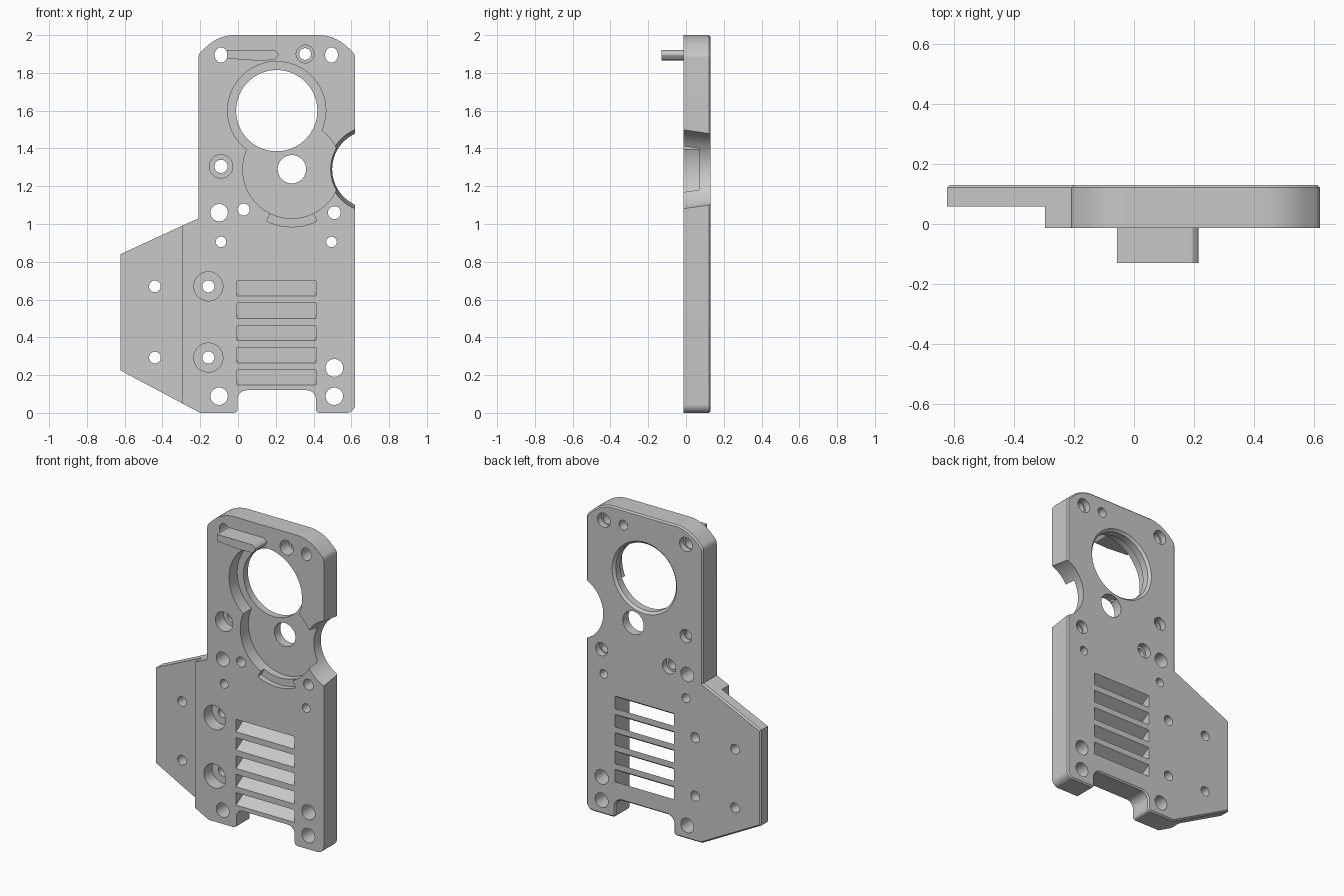
import bpy
import bmesh
import math
from mathutils import Vector

FRONT, BACK, FLOOR, FLANGE_FRONT = -0.013, 0.13, 0.07, 0.058
OUTSIDE_FRONT, OUTSIDE_BACK = -0.1, 0.2

default_cube = bpy.data.objects.get("Cube")
if default_cube:
    bpy.data.objects.remove(default_cube, do_unlink=True)

grey = bpy.data.materials.new("machined grey")
grey.use_nodes = True
grey.diffuse_color = (0.58, 0.58, 0.58, 1)
grey.node_tree.nodes["Principled BSDF"].inputs["Base Color"].default_value = grey.diffuse_color


def circle(x, z, radius, count=40, stretch=1.0):
    angles = [math.tau * i / count for i in range(count)]
    return [(x + radius * math.cos(a), z + stretch * radius * math.sin(a)) for a in angles]


def rectangle(left, right, bottom, top):
    return [(left, bottom), (right, bottom), (right, top), (left, top)]


def rounded(corners, steps=10):
    """Fillet each (x, z, radius) corner of a polygon."""
    result = []
    for i, (x, z, radius) in enumerate(corners):
        point = Vector((x, z))
        if radius == 0:
            result.append((x, z))
            continue
        to_prev = (Vector(corners[i - 1][:2]) - point).normalized()
        to_next = (Vector(corners[(i + 1) % len(corners)][:2]) - point).normalized()
        half = to_prev.angle(to_next) / 2
        centre = point + (to_prev + to_next).normalized() * radius / math.sin(half)
        reach = radius / math.tan(half)
        start = point + to_prev * reach - centre
        end = point + to_next * reach - centre
        first = math.atan2(start.y, start.x)
        turn = math.remainder(math.atan2(end.y, end.x) - first, math.tau)
        for s in range(steps + 1):
            angle = first + turn * s / steps
            result.append((centre.x + radius * math.cos(angle),
                           centre.y + radius * math.sin(angle)))
    return result


def loft(name, first, y_first, second, y_second, back_chamfer=0.0):
    """Solid between two matching outlines at two depths."""
    bm = bmesh.new()
    a = [bm.verts.new((x, y_first, z)) for x, z in first]
    b = [bm.verts.new((x, y_second, z)) for x, z in second]
    bm.faces.new(a)
    back = bm.faces.new(b)
    for i in range(len(a)):
        bm.faces.new((a[i - 1], a[i], b[i], b[i - 1]))
    bmesh.ops.recalc_face_normals(bm, faces=bm.faces)
    if back_chamfer:
        bmesh.ops.bevel(bm, geom=list(back.edges), offset=back_chamfer,
                        segments=1, affect='EDGES', profile=0.5)
    mesh = bpy.data.meshes.new(name)
    bm.to_mesh(mesh)
    bm.free()
    mesh.materials.append(grey)
    obj = bpy.data.objects.new(name, mesh)
    bpy.context.collection.objects.link(obj)
    return obj


def activate(obj):
    bpy.ops.object.select_all(action='DESELECT')
    obj.select_set(True)
    bpy.context.view_layer.objects.active = obj


def cut(first, y_first, y_second, second=None):
    """Subtract a lofted solid from the plate."""
    cutter = loft("cutter", first, y_first, second or first, y_second)
    cutter.hide_render = True
    activate(plate)
    modifier = plate.modifiers.new("cut", 'BOOLEAN')
    modifier.operation = 'DIFFERENCE'
    modifier.solver = 'EXACT'
    modifier.object = cutter
    bpy.ops.object.modifier_apply(modifier=modifier.name)
    bpy.data.objects.remove(cutter, do_unlink=True)


# Plate silhouette with the side flange and the bottom notch
outline = rounded([
    (-0.21, 1.9, 0.05), (-0.1, 2, 0.22), (0.51, 2, 0.22), (0.62, 1.9, 0.05),
    (0.62, 0, 0.045), (0.413, 0, 0.02), (0.413, 0.12, 0.05),
    (-0.003, 0.12, 0.05), (-0.003, 0, 0.02), (-0.2, 0, 0),
    (-0.623, 0.225, 0), (-0.623, 0.84, 0), (-0.21, 1.03, 0)])
plate = loft("mounting_plate", outline, FRONT, outline, BACK, back_chamfer=0.009)

# Thin the flange from the front
cut(rectangle(-0.8, -0.297, -0.1, 1.2), OUTSIDE_FRONT, FLANGE_FRONT)

# Two overlapping round recesses and the shallow arc pocket below them
cut(circle(0.205, 1.6, 0.26, 72), OUTSIDE_FRONT, FLOOR)
cut(circle(0.285, 1.29, 0.26, 72), OUTSIDE_FRONT, FLOOR)
sweep = [math.radians(-116 + 52 * i / 16) for i in range(17)]
pocket = [(0.285 + r * math.cos(a), 1.29 + r * math.sin(a))
          for r, angles in ((0.305, sweep), (0.24, sweep[::-1])) for a in angles]
cut(pocket, OUTSIDE_FRONT, FRONT + 0.035)

# Large bore with a chamfered rear rim, and the shaft hole
cut(circle(0.205, 1.6, 0.215, 72), OUTSIDE_FRONT, OUTSIDE_BACK)
cut(circle(0.205, 1.6, 0.21, 72), BACK - 0.02, BACK + 0.01, circle(0.205, 1.6, 0.24, 72))
cut(circle(0.285, 1.29, 0.075), OUTSIDE_FRONT, OUTSIDE_BACK)

# Tapered half-round bite in the right edge
cut(circle(0.705, 1.29, 0.227, 72), FRONT - 0.01, BACK + 0.01, circle(0.705, 1.29, 0.205, 72))

# Screw holes: x, z, radius, front counterbore, rear counterbore
holes = [
    (-0.09, 1.895, 0.034, 0, 0.045), (0.495, 1.895, 0.034, 0, 0.045),
    (0.355, 1.9, 0.031, 0.047, 0), (-0.09, 1.305, 0.035, 0.062, 0.042),
    (-0.1, 1.06, 0.046, 0, 0), (0.03, 1.077, 0.032, 0, 0.047),
    (0.51, 1.06, 0.034, 0, 0.042), (-0.1, 0.088, 0.046, 0, 0),
    (0.51, 0.088, 0.046, 0, 0), (0.51, 0.238, 0.047, 0, 0)]
holes += [(x, 0.905, 0.028, 0, 0) for x in (-0.09, 0.495)]
for z in (0.293, 0.67):
    holes += [(-0.157, z, 0.032, 0.077, 0), (-0.44, z, 0.031, 0, 0)]
for x, z, radius, front_bore, rear_bore in holes:
    tall = 1.2 if radius == 0.034 and z > 1.5 else 1.0
    cut(circle(x, z, radius, 32, tall), OUTSIDE_FRONT, OUTSIDE_BACK)
    if front_bore:
        cut(circle(x, z, front_bore), OUTSIDE_FRONT, FLOOR)
    if rear_bore:
        cut(circle(x, z, rear_bore), FLOOR + 0.02, OUTSIDE_BACK)

# Slanted vent slots, rising towards the back
rise = 0.085 / (BACK - FRONT) * 0.01
for i in range(5):
    low = 0.147 + 0.118 * i
    cut(rectangle(-0.005, 0.413, low - rise, low + 0.08 - rise), FRONT - 0.01, BACK + 0.01,
        rectangle(-0.005, 0.413, low + 0.085 + rise, low + 0.165 + rise))

# Bar standing out of the front near the top
bar_outline = rounded([
    (-0.057, 1.92, 0), (0.195, 1.92, 0.012), (0.219, 1.9, 0.012),
    (0.195, 1.868, 0.01), (0.1, 1.865, 0), (-0.057, 1.876, 0)], 4)
bar = loft("front_bar", bar_outline, -0.13, bar_outline, FRONT + 0.008)

for part in (plate, bar):
    activate(part)
    bpy.ops.object.shade_smooth_by_angle(angle=math.radians(30))
